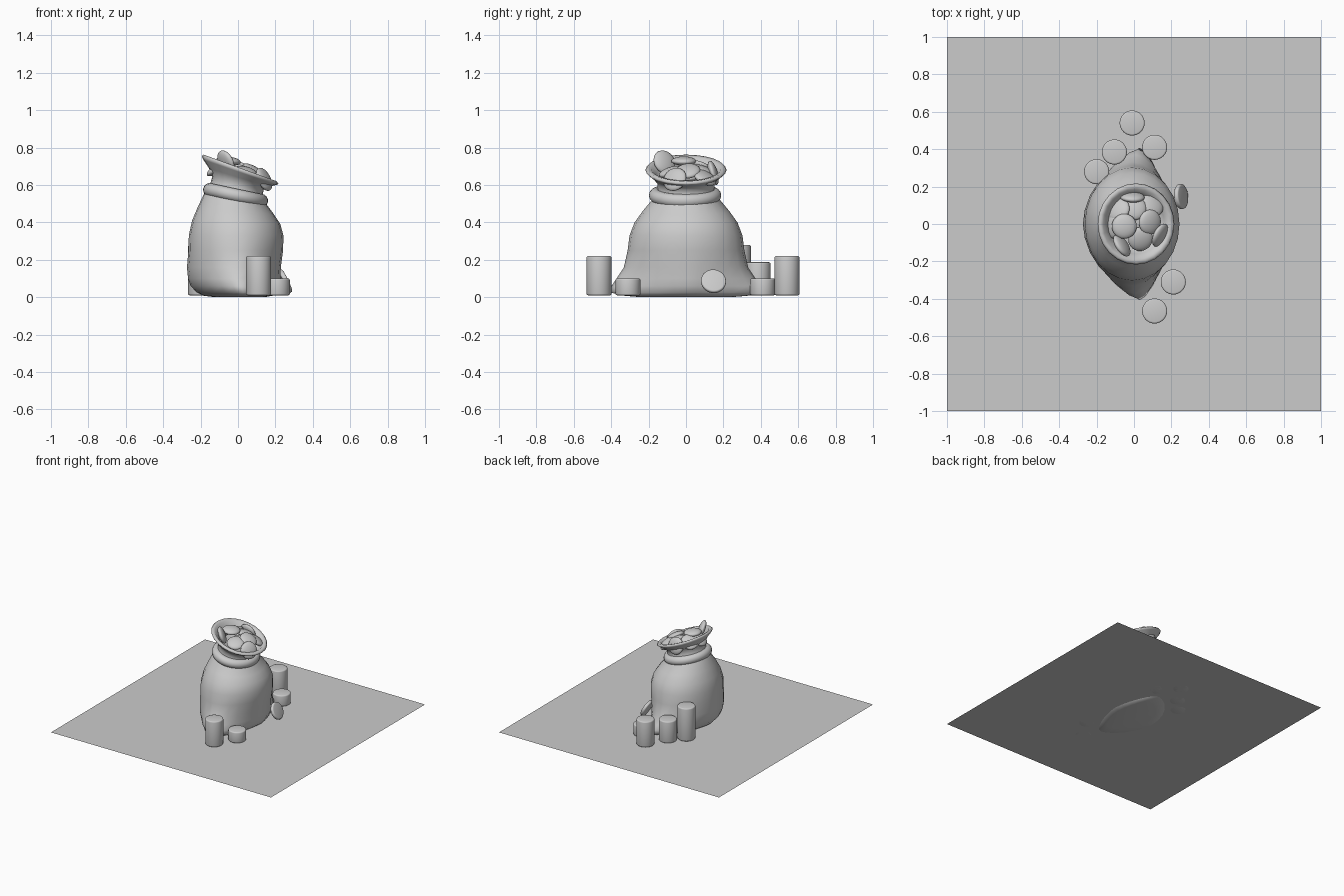
import bpy, bmesh, math
from mathutils import Vector, Matrix

if "Cube" in bpy.data.objects:
    bpy.data.objects.remove(bpy.data.objects["Cube"])

R = 0.067        # coin radius
FLOOR = 0.01     # ground sheet height


def make_object(name, bm, angle=60):
    bmesh.ops.recalc_face_normals(bm, faces=bm.faces)
    me = bpy.data.meshes.new(name)
    bm.to_mesh(me)
    bm.free()
    ob = bpy.data.objects.new(name, me)
    bpy.context.collection.objects.link(ob)
    bpy.ops.object.select_all(action='DESELECT')
    ob.select_set(True)
    bpy.context.view_layer.objects.active = ob
    bpy.ops.object.shade_smooth_by_angle(angle=math.radians(angle))
    return ob


def aim(normal):
    return Vector(normal).to_track_quat('Z', 'Y').to_matrix().to_4x4()


def disc(name, centre, normal, height, bevel=0.009):
    """Rounded cylinder, used for stacks and for the leaning coin."""
    bm = bmesh.new()
    bmesh.ops.create_cone(bm, cap_ends=True, segments=32, radius1=R, radius2=R, depth=height)
    rims = [e for e in bm.edges if abs(e.verts[0].co.z - e.verts[1].co.z) < 1e-5]
    bmesh.ops.bevel(bm, geom=rims, offset=bevel, segments=3, profile=0.5, affect='EDGES')
    bm.transform(Matrix.Translation(centre) @ aim(normal))
    return make_object(name, bm)


def cushion_coin(name, centre, normal):
    """Softly domed coin inside the mouth of the bag."""
    bm = bmesh.new()
    bmesh.ops.create_uvsphere(bm, u_segments=24, v_segments=12, radius=R)
    bm.transform(Matrix.Translation(centre) @ aim(normal) @ Matrix.Diagonal((1, 1, 0.36, 1)))
    return make_object(name, bm)


# Ground sheet
bm = bmesh.new()
bmesh.ops.create_grid(bm, x_segments=1, y_segments=1, size=1.0)
bm.transform(Matrix.Translation((0, 0, FLOOR)))
make_object("ground_sheet", bm)

# Bag: lofted rings of (z, centre x, radius x, radius y, tilt degrees, roundness)
ROWS = [
    (0.000, 0.010, 0.130, 0.240, 0, 2.0),
    (0.008, 0.000, 0.185, 0.330, 0, 1.7),
    (0.025, -0.005, 0.215, 0.405, 0, 1.45),
    (0.060, -0.015, 0.238, 0.398, 0, 1.5),
    (0.100, -0.020, 0.247, 0.372, 0, 1.6),
    (0.160, -0.022, 0.251, 0.332, 0, 1.8),
    (0.250, -0.012, 0.253, 0.312, 0, 1.95),
    (0.330, -0.010, 0.253, 0.302, 0, 2.0),
    (0.400, -0.010, 0.236, 0.275, 2, 2.0),
    (0.460, -0.012, 0.205, 0.232, 5, 2.0),
    (0.520, -0.015, 0.170, 0.182, 9, 2.0),
    (0.570, -0.010, 0.140, 0.155, 12, 2.0),
    (0.610, 0.000, 0.138, 0.152, 14, 2.0),
    (0.640, 0.005, 0.160, 0.177, 17, 2.0),
    (0.668, 0.010, 0.196, 0.207, 19, 2.0),
    (0.680, 0.011, 0.205, 0.217, 20, 2.0),
    (0.691, 0.012, 0.196, 0.207, 20, 2.0),
    (0.687, 0.011, 0.176, 0.187, 20, 2.0),
    (0.655, 0.010, 0.153, 0.160, 19, 2.0),
    (0.610, 0.005, 0.125, 0.135, 15, 2.0),
]
SEG = 24
bm = bmesh.new()
rings = []
for z, cx, rx, ry, tilt, p in ROWS:
    ring = []
    for i in range(SEG):
        a = 2 * math.pi * i / SEG
        c, s = math.cos(a), math.sin(a)
        dx = math.copysign(abs(c) ** (2 / p), c) * rx
        y = math.copysign(abs(s) ** (2 / p), s) * ry
        skew = 0.04 * s ** 4 * max(0, 1 - z / 0.25)
        ring.append(bm.verts.new((cx + dx + skew, y, z - dx * math.tan(math.radians(tilt)))))
    rings.append(ring)
for a, b in zip(rings, rings[1:]):
    for i in range(SEG):
        j = (i + 1) % SEG
        bm.faces.new((a[i], a[j], b[j], b[i]))
bm.faces.new(rings[0])
bm.faces.new(rings[-1])
make_object("sack", bm, 180)

# Tie ring around the neck
bpy.ops.mesh.primitive_torus_add(major_segments=40, minor_segments=14, major_radius=0.15,
                                 minor_radius=0.036, location=(-0.013, -0.005, 0.545),
                                 rotation=(0, math.radians(12), 0))
tie = bpy.context.object
tie.name = "neck_tie"
tie.scale = (0.95, 1.04, 1)
bpy.ops.object.shade_smooth()

# Coins in the mouth: (centre, normal)
MOUTH = [
    ((-0.052, -0.012, 0.728), (0.1, 0.0, 1)),
    ((0.085, 0.010, 0.675), (0.6, -0.1, 1)),
    ((0.035, -0.080, 0.670), (0.2, -0.3, 1)),
    ((0.000, 0.085, 0.680), (0.1, 0.3, 1)),
    ((-0.085, 0.075, 0.690), (-0.5, 0.4, 1)),
    ((0.095, 0.100, 0.640), (0.5, 0.5, 1)),
    ((-0.065, -0.115, 0.722), (0.75, 0.5, 0.35)),
    ((-0.010, 0.145, 0.665), (0.05, 1, 0.3)),
    ((0.140, -0.060, 0.630), (1, -0.5, 0.5)),
    ((-0.110, -0.010, 0.690), (-0.7, 0, 1)),
    ((0.020, 0.010, 0.650), (0.3, 0, 1)),
]
for n, (centre, normal) in enumerate(MOUTH):
    cushion_coin(f"sack_coin_{n + 1}", centre, normal)

# Coin stacks on the ground: (x, y, top height)
STACKS = [(-0.01, 0.54, 0.22), (-0.105, 0.385, 0.187), (0.11, 0.41, 0.10),
          (-0.20, 0.28, 0.28), (0.21, -0.31, 0.10), (0.11, -0.465, 0.22)]
for n, (x, y, top) in enumerate(STACKS):
    disc(f"coin_stack_{n + 1}", (x, y, (top + FLOOR) / 2), (0, 0, 1), top - FLOOR)

# Coin leaning on the side of the sack
disc("leaning_coin", (0.252, 0.147, 0.085), (0.88, 0.08, 0.42), 0.026)
